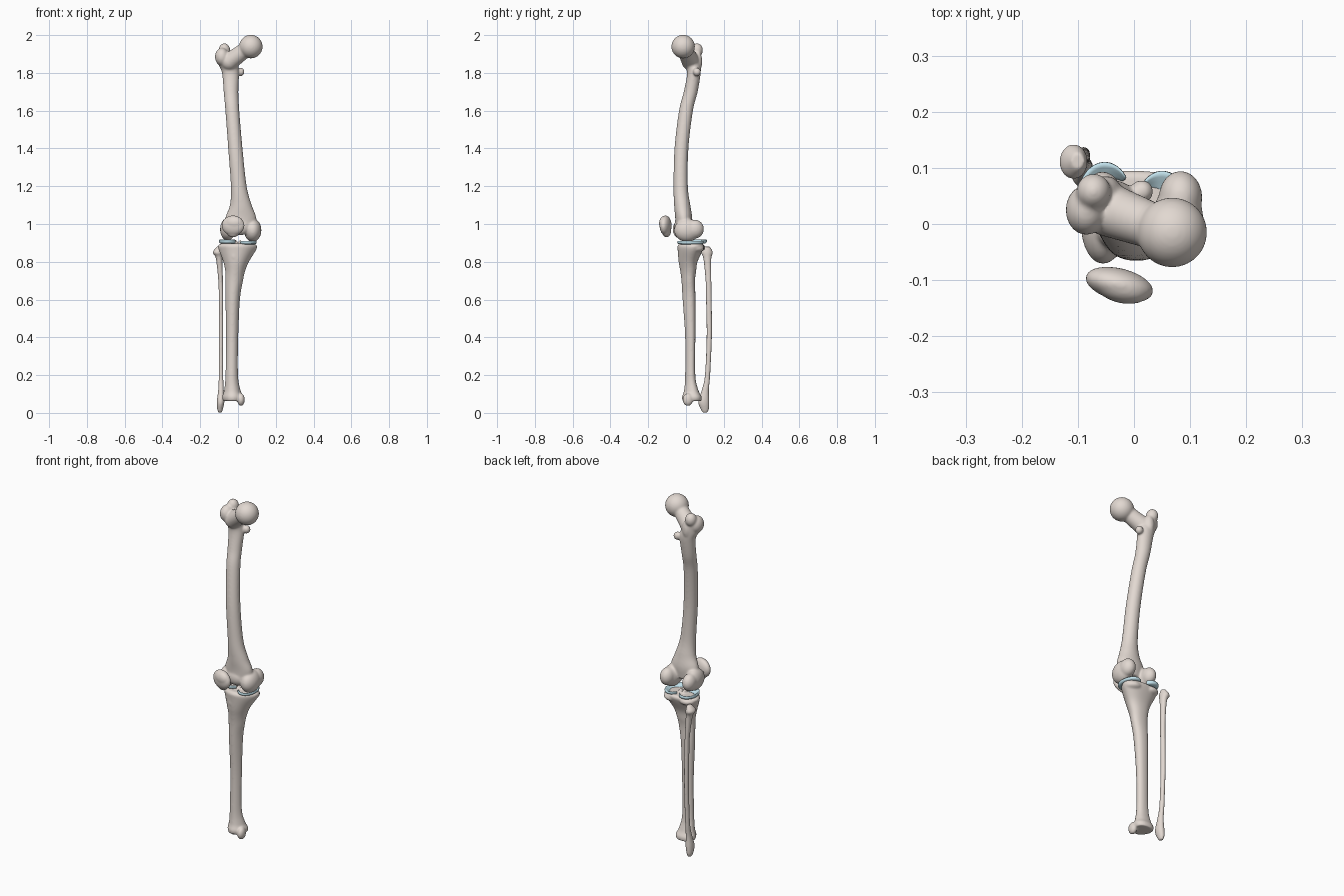
import bpy, bmesh, math
from mathutils import Matrix, Vector


def material(name, color):
    m = bpy.data.materials.new(name)
    m.diffuse_color = color
    return m


bone = material("bone", (0.76, 0.69, 0.64, 1))
cartilage = material("cartilage", (0.55, 0.77, 0.85, 1))


def spline(p0, p1, p2, p3, t):
    return [0.5 * (2 * b + (c - a) * t + (2 * a - 5 * b + 4 * c - d) * t * t
                   + (3 * b - a - 3 * c + d) * t ** 3)
            for a, b, c, d in zip(p0, p1, p2, p3)]


# Smooth loft through sections (cx, cy, z, rx, ry); tri gives a front ridge
def loft(bm, secs, tri=0.0, n=40, steps=8):
    pts = []
    for i in range(len(secs) - 1):
        q = [secs[max(0, min(len(secs) - 1, i + k))] for k in (-1, 0, 1, 2)]
        pts += [spline(*q, s / steps) for s in range(steps)]
    pts.append(secs[-1])
    rings = []
    for cx, cy, z, rx, ry in pts:
        ring = []
        for j in range(n):
            a = 2 * math.pi * j / n
            k = 1 + tri * math.cos(3 * (a + math.pi / 2))
            ring.append(bm.verts.new((cx + rx * k * math.cos(a), cy + ry * k * math.sin(a), z)))
        rings.append(ring)
    for a, b in zip(rings, rings[1:]):
        for j in range(n):
            bm.faces.new((a[j], a[(j + 1) % n], b[(j + 1) % n], b[j]))
    bm.faces.new(rings[0])
    bm.faces.new(rings[-1])


def blob(bm, c, r, rot=0.0, axis='Z'):
    m = (Matrix.Translation(c) @ Matrix.Rotation(math.radians(rot), 4, axis)
         @ Matrix.Diagonal((*r, 1)))
    bmesh.ops.create_uvsphere(bm, u_segments=32, v_segments=20, radius=1, matrix=m)


# Tapered row of spheres
def chain(bm, a, ra, b, rb, n=8):
    for i in range(n + 1):
        t = i / n
        blob(bm, Vector(a).lerp(Vector(b), t), [ra + (rb - ra) * t] * 3)


def finish(bm, name, mat, smooth=0, voxel=0.004):
    bmesh.ops.recalc_face_normals(bm, faces=bm.faces)
    for f in bm.faces:
        f.smooth = True
    me = bpy.data.meshes.new(name)
    bm.to_mesh(me)
    bm.free()
    me.materials.append(mat)
    ob = bpy.data.objects.new(name, me)
    bpy.context.collection.objects.link(ob)
    if smooth:
        r = ob.modifiers.new("fuse", 'REMESH')
        r.mode = 'VOXEL'
        r.voxel_size = voxel
        r.use_smooth_shade = True
        s = ob.modifiers.new("soften", 'SMOOTH')
        s.factor = 0.5
        s.iterations = smooth
    return ob


# Femur: shaft
bm = bmesh.new()
loft(bm, [(-.075, .035, 1.90, .033, .04), (-.055, .035, 1.85, .05, .042),
          (-.040, .042, 1.80, .045, .036), (-.037, .025, 1.70, .039, .037),
          (-.030, .000, 1.60, .037, .037), (-.014, -.024, 1.40, .038, .037),
          (.004, -.028, 1.20, .042, .038), (.015, -.020, 1.10, .058, .043),
          (.015, -.012, 1.03, .082, .045), (.015, -.015, .965, .068, .042)])
# head and neck
blob(bm, (.068, -.015, 1.939), (.0625, .0625, .0625))
chain(bm, (-.045, .025, 1.86), .048, (.05, -.01, 1.93), .040)
# greater and lesser trochanters with the crest
blob(bm, (-.085, .025, 1.885), (.037, .045, .048))
blob(bm, (-.072, .058, 1.92), (.031, .032, .037))
blob(bm, (-.050, .062, 1.86), (.026, .024, .055))
blob(bm, (.014, .058, 1.805), (.021, .021, .023))
# condyles and kneecap groove
blob(bm, (.078, .005, .967), (.046, .068, .062))
blob(bm, (.083, .047, .973), (.039, .048, .050))
blob(bm, (-.055, .000, .972), (.040, .072, .060))
blob(bm, (-.056, .046, .974), (.036, .048, .048))
blob(bm, (.010, -.030, .985), (.060, .034, .045))
finish(bm, "femur", bone, 22)

# Kneecap
bm = bmesh.new()
blob(bm, (-.026, -.108, .992), (.062, .029, .053), -14)
blob(bm, (-.026, -.103, .970), (.040, .024, .041), -14)
blob(bm, (-.022, -.113, 1.005), (.050, .028, .038), -14)
finish(bm, "kneecap", bone, 10)

# Tibia: shaft, plateau, eminences, tuberosity, inner ankle
bm = bmesh.new()
loft(bm, [(-.003, .030, .897, .085, .058), (-.003, .030, .885, .102, .070),
          (-.003, .026, .86, .096, .066), (-.010, .014, .80, .067, .050),
          (-.015, .014, .75, .052, .042), (-.020, .014, .70, .046, .036),
          (-.028, .018, .60, .038, .034), (-.031, .024, .40, .032, .027),
          (-.033, .024, .20, .033, .027), (-.030, .030, .12, .043, .038),
          (-.028, .034, .085, .055, .052), (-.028, .035, .063, .050, .050)], tri=0.06)
blob(bm, (-.053, .060, .875), (.046, .043, .024))
blob(bm, (.050, .050, .870), (.046, .046, .024))
blob(bm, (-.012, .03, .897), (.010, .018, .020))
blob(bm, (.012, .03, .897), (.010, .018, .020))
blob(bm, (-.018, -.020, .83), (.026, .022, .036))
blob(bm, (.016, .010, .070), (.020, .028, .034))
finish(bm, "tibia", bone, 15)

# Fibula
bm = bmesh.new()
loft(bm, [(-.100, .112, .880, .012, .015), (-.108, .111, .850, .025, .031),
          (-.100, .113, .815, .017, .021), (-.092, .119, .70, .0125, .0155),
          (-.090, .121, .60, .012, .015), (-.090, .123, .40, .012, .014),
          (-.090, .114, .20, .012, .014), (-.090, .102, .12, .015, .019),
          (-.092, .094, .06, .020, .029), (-.095, .099, .02, .015, .022),
          (-.095, .101, .001, .008, .012)])
finish(bm, "fibula", bone, 6)


# Menisci: C-shaped wedges, open towards the middle of the knee
def meniscus(name, c, rx, ry, height, facing):
    bm = bmesh.new()
    profile = [(.45, 0), (1.0, 0), (1.04, .5), (1.0, 1), (.75, .5), (.45, .12)]
    rings = []
    for i in range(49):
        a = facing + math.radians(35 + 290 * i / 48)
        taper = min(1, .35 + min(i, 48 - i) / 12)
        rings.append([bm.verts.new((c[0] + rx * (1 - (1 - k) * taper) * math.cos(a),
                                    c[1] + ry * (1 - (1 - k) * taper) * math.sin(a),
                                    c[2] + height * h)) for k, h in profile])
    m = len(profile)
    for p, q in zip(rings, rings[1:]):
        for j in range(m):
            bm.faces.new((p[j], p[(j + 1) % m], q[(j + 1) % m], q[j]))
    bm.faces.new(rings[0])
    bm.faces.new(rings[-1])
    ob = finish(bm, name, cartilage)
    s = ob.modifiers.new("round", 'SUBSURF')
    s.levels = s.render_levels = 1


meniscus("outer_meniscus", (-.052, .045, .896), .048, .064, .026, 0)
meniscus("inner_meniscus", (.050, .024, .892), .048, .069, .022, math.pi)
